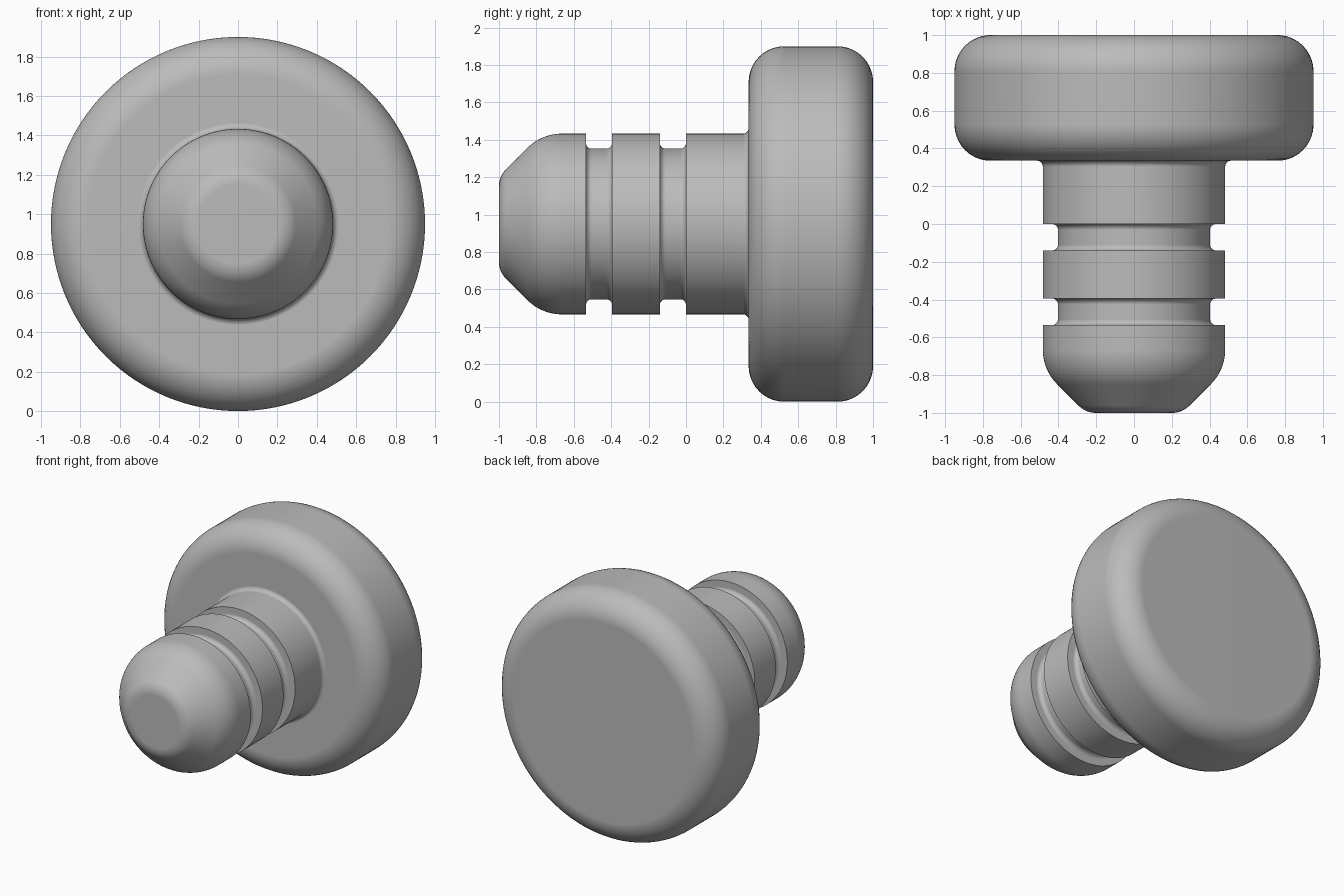
import bpy
import bmesh
from math import radians, tan
from mathutils import Matrix, Vector

cube = bpy.data.objects.get("Cube")
if cube:
    bpy.data.objects.remove(cube, do_unlink=True)

SEGMENTS = 128
HEAD_R, STEM_R, GROOVE_R = 0.95, 0.483, 0.403
FILLET = 0.03


def rounded(corners):
    """Replace each (radius, y, fillet) corner by a tangent arc."""
    pts = []
    for i, (r, y, fillet) in enumerate(corners):
        p = Vector((r, y))
        if not fillet:
            pts.append(p)
            continue
        a = (Vector(corners[i - 1][:2]) - p).normalized()
        b = (Vector(corners[i + 1][:2]) - p).normalized()
        half = a.angle(b) / 2
        reach = fillet / tan(half)
        start, end = p + a * reach, p + b * reach
        centre = p + (a + b).normalized() * (reach ** 2 + fillet ** 2) ** 0.5
        steps = 12 if fillet > 0.1 else 6
        for k in range(steps + 1):
            d = (start.lerp(end, k / steps) - centre).normalized()
            pts.append(centre + d * fillet)
    return pts


def groove(front, back):
    """Square-lipped groove with a filleted floor."""
    return [(STEM_R, front, 0), (GROOVE_R, front, FILLET),
            (GROOVE_R, back, FILLET), (STEM_R, back, 0)]


# Profile from the blunt nose, along the grooved stem, to the head
profile = rounded(
    [(0, -1, 0), (0.255, -1, 0.13), (STEM_R, -0.772, 0.26)]
    + groove(-0.535, -0.395)
    + groove(-0.14, 0)
    + [(STEM_R, 0.335, FILLET), (HEAD_R, 0.335, 0.19),
       (HEAD_R, 1, 0.19), (0, 1, 0)])

# Revolve the profile about the front-to-back axis
bm = bmesh.new()
verts = [bm.verts.new((p.x, p.y, 0)) for p in profile]
edges = [bm.edges.new(pair) for pair in zip(verts, verts[1:])]
bmesh.ops.spin(bm, geom=verts + edges, cent=(0, 0, 0), axis=(0, 1, 0),
               angle=radians(360), steps=SEGMENTS, use_duplicate=False)
bmesh.ops.remove_doubles(bm, verts=bm.verts, dist=0.0005)
bmesh.ops.recalc_face_normals(bm, faces=bm.faces)
bmesh.ops.transform(bm, matrix=Matrix.Translation((0, 0, HEAD_R)), verts=bm.verts)

mesh = bpy.data.meshes.new("grooved_plug")
bm.to_mesh(mesh)
bm.free()
plug = bpy.data.objects.new("grooved_plug", mesh)
bpy.context.collection.objects.link(plug)

# Plain grey finish
grey = bpy.data.materials.new("plain_grey")
grey.use_nodes = True
colour = (0.5, 0.5, 0.5, 1)
grey.diffuse_color = colour
grey.node_tree.nodes["Principled BSDF"].inputs["Base Color"].default_value = colour
mesh.materials.append(grey)

# Smooth curves, crisp groove lips and flat end faces
bpy.ops.object.select_all(action="DESELECT")
plug.select_set(True)
bpy.context.view_layer.objects.active = plug
bpy.ops.object.shade_smooth_by_angle(angle=radians(30))
weighted = plug.modifiers.new("even_shading", "WEIGHTED_NORMAL")
weighted.keep_sharp = True
